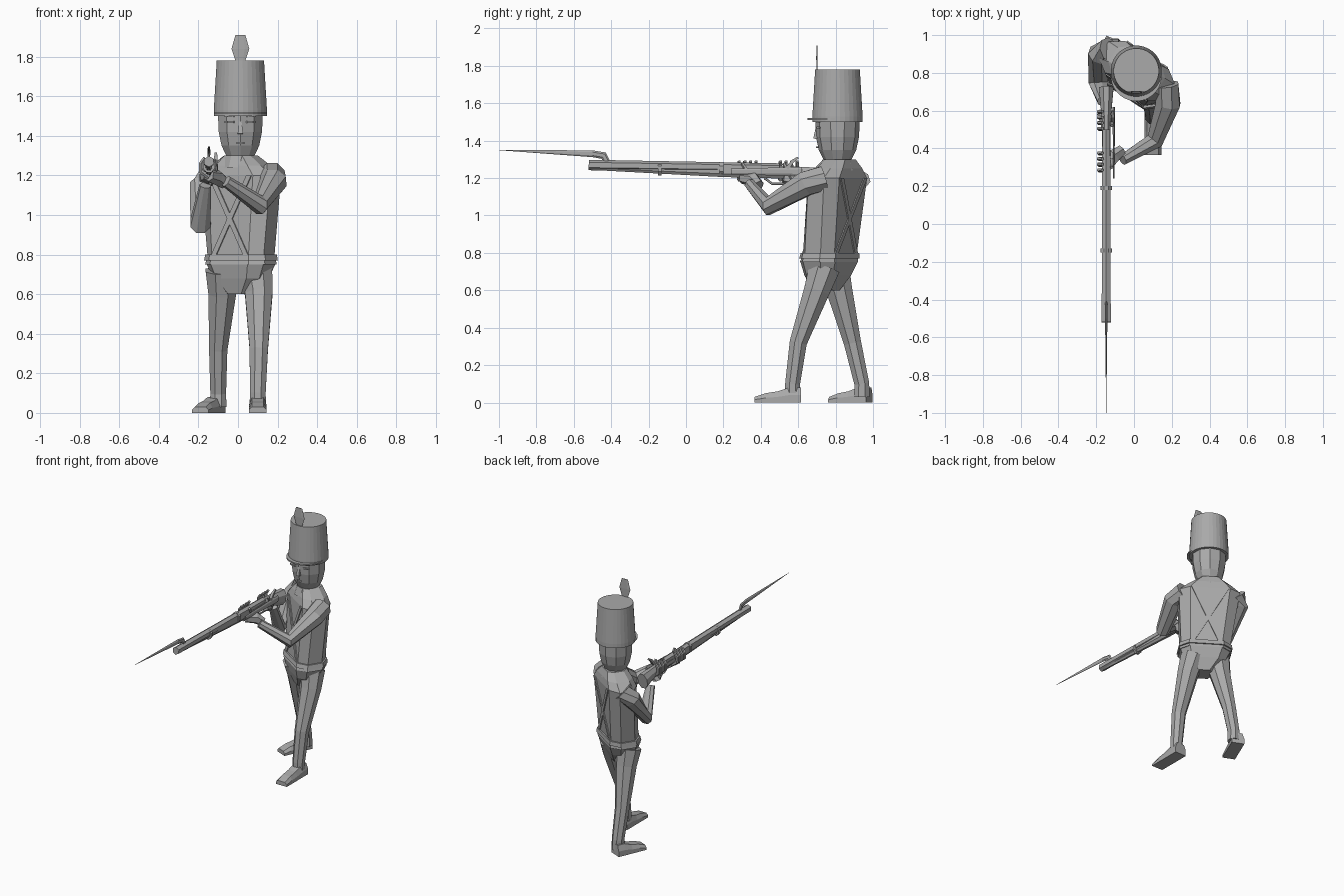
import bpy, bmesh, math
from mathutils import Vector, Matrix

cube = bpy.data.objects.get("Cube")
if cube:
    bpy.data.objects.remove(cube)

grey = bpy.data.materials.new("plain_grey")
grey.use_nodes = True
grey.diffuse_color = (.4, .4, .4, 1)
grey.node_tree.nodes["Principled BSDF"].inputs["Base Color"].default_value = grey.diffuse_color


def skin(name, rings):
    """Bridge rings of points and cap both ends."""
    bm = bmesh.new()
    loops = [[bm.verts.new(point) for point in ring] for ring in rings]
    for lower, upper in zip(loops, loops[1:]):
        for i in range(len(lower)):
            bm.faces.new((lower[i - 1], lower[i], upper[i], upper[i - 1]))
    bm.faces.new(loops[0])
    bm.faces.new(loops[-1])
    bmesh.ops.recalc_face_normals(bm, faces=bm.faces)
    mesh = bpy.data.meshes.new(name)
    bm.to_mesh(mesh)
    bm.free()
    mesh.materials.append(grey)
    bpy.context.collection.objects.link(bpy.data.objects.new(name, mesh))


def circle(sides):
    angles = [(i + .5) * math.tau / sides for i in range(sides)]
    return [(math.cos(angle), math.sin(angle)) for angle in angles]


def stack(name, centre, profile, sides=10):
    """Upright round form from (height, radius) pairs."""
    skin(name, [[centre + Vector((radius * c, radius * s, height)) for c, s in circle(sides)]
                for height, radius in profile])


def tube(name, points, radii, sides=6, flat=1.0):
    """Tapered limb along a path; flat squeezes it sideways."""
    points = [Vector(point) for point in points]
    whole = points[-1] - points[0]
    reference = Vector((1, 0, 0)) if abs(whole.z) > abs(whole.y) else Vector((0, 0, 1))
    rings = []
    for i, (point, radius) in enumerate(zip(points, radii)):
        before, after = points[max(i - 1, 0)], points[min(i + 1, len(points) - 1)]
        along = (after - before).normalized()
        side = along.cross(reference).normalized()
        up = side.cross(along)
        rings.append([point + radius * (side * c * flat + up * s) for c, s in circle(sides)])
    skin(name, rings)


# Upper body, leaning back with height and turned so the left shoulder leads
YAW = Matrix.Rotation(math.radians(-33), 3, 'Z')


def body_point(height, across, depth):
    lean = .77 + (height - .8) / 10
    return Vector((.015, lean, height)) + YAW @ Vector((across, depth, 0))


def body(name, rings):
    """Chamfered box sections from (height, half width, half depth)."""
    corner = [(1, -.5), (1, .5), (.65, 1)]
    section = corner + [(-a, -b) for a, b in corner]
    section.insert(3, (-.65, 1))
    section.append((.65, -1))
    skin(name, [[body_point(height, width * a, depth * b) for a, b in section]
                for height, width, depth in rings])


WAIST = (.8, .17, .1)
CHEST = (1.2, .21, .1)
body("jacket", [(.75, .18, .11), WAIST, CHEST, (1.25, .15, .09), (1.3, .08, .07)])
body("belt", [(.77, .185, .115), (.8, .18, .11)])
body("hips", [(.6, .06, .06), (.68, .14, .09), (.75, .17, .11)])

# Crossed straps lying on the chest and back
for label, facing in (("front_strap", -1), ("back_strap", 1)):
    for slant in (-1, 1):
        rings = []
        for lift in (0, .007):
            depth = facing * (CHEST[2] + lift)
            low = [body_point(WAIST[0], slant * across, depth) for across in (-.11, -.08)]
            high = [body_point(CHEST[0], slant * across, depth) for across in (.13, .1)]
            rings.append(low + high)
        skin(label, rings)

# Neck, head and tall hat share one axis
HEAD = Vector((.012, .81, 0))
stack("collar", HEAD, [(1.24, .1), (1.3, .08)])
stack("head", HEAD, [(1.27, .06), (1.31, .08), (1.35, .1), (1.42, .115), (1.53, .12)])
stack("hat", HEAD, [(1.5, .135), (1.53, .135), (1.78, .12)], 32)
stack("hat_peak", HEAD - Vector((0, .025, 0)), [(1.51, .135), (1.52, .135)], 32)

# Plume and face details set out from the front of the head
FRONT = HEAD - Vector((0, .11, 0))


def on_face(across, forward, height):
    return FRONT + Vector((across, -forward, height))


tube("plume", [on_face(0, 0, height) for height in (1.7, 1.78, 1.84, 1.91)],
     (.02, .025, .045, .025), flat=.1)
tube("nose", [on_face(0, 0, 1.48), on_face(0, .005, 1.41)], (.007, .02), 4)
tube("mouth", [on_face(0, -.002, 1.36), on_face(0, -.002, 1.37)], (.02, .02), flat=.4)
for mirror in (-1, 1):
    for label, height in (("eye", 1.47), ("eyebrow", 1.5)):
        place = [on_face(mirror * .05, -.01, height + rise) for rise in (-.005, .005)]
        tube(label, place, (.03, .03), flat=.5)

# Legs in mid stride
THICKNESS = (.09, .075, .05, .043, .045)
tube("left_leg", [(.09, .74, .72), (.105, .7, .6), (.105, .6, .32), (.1, .57, .1), (.1, .57, .03)],
     THICKNESS, 8)
tube("right_leg", [(-.08, .79, .72), (-.08, .82, .6), (-.1, .89, .32), (-.1, .94, .1), (-.1, .94, .03)],
     THICKNESS, 8)


def foot(name, heel, length, turn):
    """Flat sole with a rounded instep dropping towards the toe."""
    spin = Matrix.Rotation(math.radians(turn), 3, 'Z')
    heights = (.08, .08, .06, .05, .03)
    rings = []
    for i, height in enumerate(heights):
        half = [(.045, 0), (.045, height / 2), (.03, height)]
        outline = half + [(-x, z) for x, z in reversed(half)]
        step = -length * i / (len(heights) - 1)
        rings.append([heel + spin @ Vector((x, step, z)) for x, z in outline])
    skin(name, rings)


foot("left_foot", Vector((.1, .615, 0)), .25, 0)
foot("right_foot", Vector((-.105, .98, 0)), .22, -23)

# Arms raised to the weapon
tube("left_arm", [(.17, .74, 1.2), (.18, .64, 1.17), (.11, .44, 1.05), (-.06, .34, 1.17)],
     (.07, .07, .05, .03), 8)
tube("right_arm", [(-.13, .92, 1.2), (-.18, .9, 1.15), (-.19, .75, .96), (-.165, .65, 1.15)],
     (.07, .065, .055, .03), 8)


# Parts held on the line of the weapon
def at_gun(along, height, across=0.0):
    return Vector((across - .147, along, height))


for label, grip, wrist in (("left", .3, .08), ("right", .52, -.02)):
    palm = [at_gun(grip + .05 + abs(wrist) / 2, 1.16, wrist), at_gun(grip + .06, 1.19, wrist / 2),
            at_gun(grip, 1.2)]
    tube(label + "_hand", palm, (.03, .04, .03))
    for i in range(4):
        knuckle = grip + .03 * (i - .5)
        curl = [at_gun(knuckle, 1.19), at_gun(knuckle, 1.22, -.04),
                at_gun(knuckle, 1.26, -.04), at_gun(knuckle, 1.29, -.02)]
        tube(label + "_finger", curl, (.012, .012, .011, .009), 5)
    tube(label + "_thumb", [at_gun(grip + .05, 1.2, .03), at_gun(grip, 1.28, .03)], (.014, .009), 5)

# Musket
tube("musket_stock", [at_gun(-.5, 1.26), at_gun(.2, 1.235), at_gun(.55, 1.23), at_gun(.72, 1.2)],
     (.018, .032, .036, .06), 8, flat=.7)
tube("musket_barrel", [at_gun(-.52, 1.27), at_gun(.5, 1.255)], (.028, .024))
for along in (-.15, .18):
    tube("barrel_band", [at_gun(along, 1.25), at_gun(along + .02, 1.25)], (.038, .038), 8, flat=.85)
tube("lock_plate", [at_gun(.24, 1.235, .04), at_gun(.62, 1.235, .04)], (.015, .025), flat=.3)
tube("hammer", [at_gun(.54, 1.25, .035), at_gun(.57, 1.29, .035), at_gun(.6, 1.31, .035)],
     (.014, .012, .008), 4)
tube("trigger_guard", [at_gun(.42, 1.2), at_gun(.46, 1.17), at_gun(.53, 1.17), at_gun(.56, 1.2)],
     (.007,) * 4, 5)

# Bayonet with its cranked neck
tube("bayonet", [at_gun(-1, 1.35), at_gun(-.5, 1.33), at_gun(-.44, 1.32), at_gun(-.42, 1.28)],
     (.001, .018, .02, .018), flat=.4)
